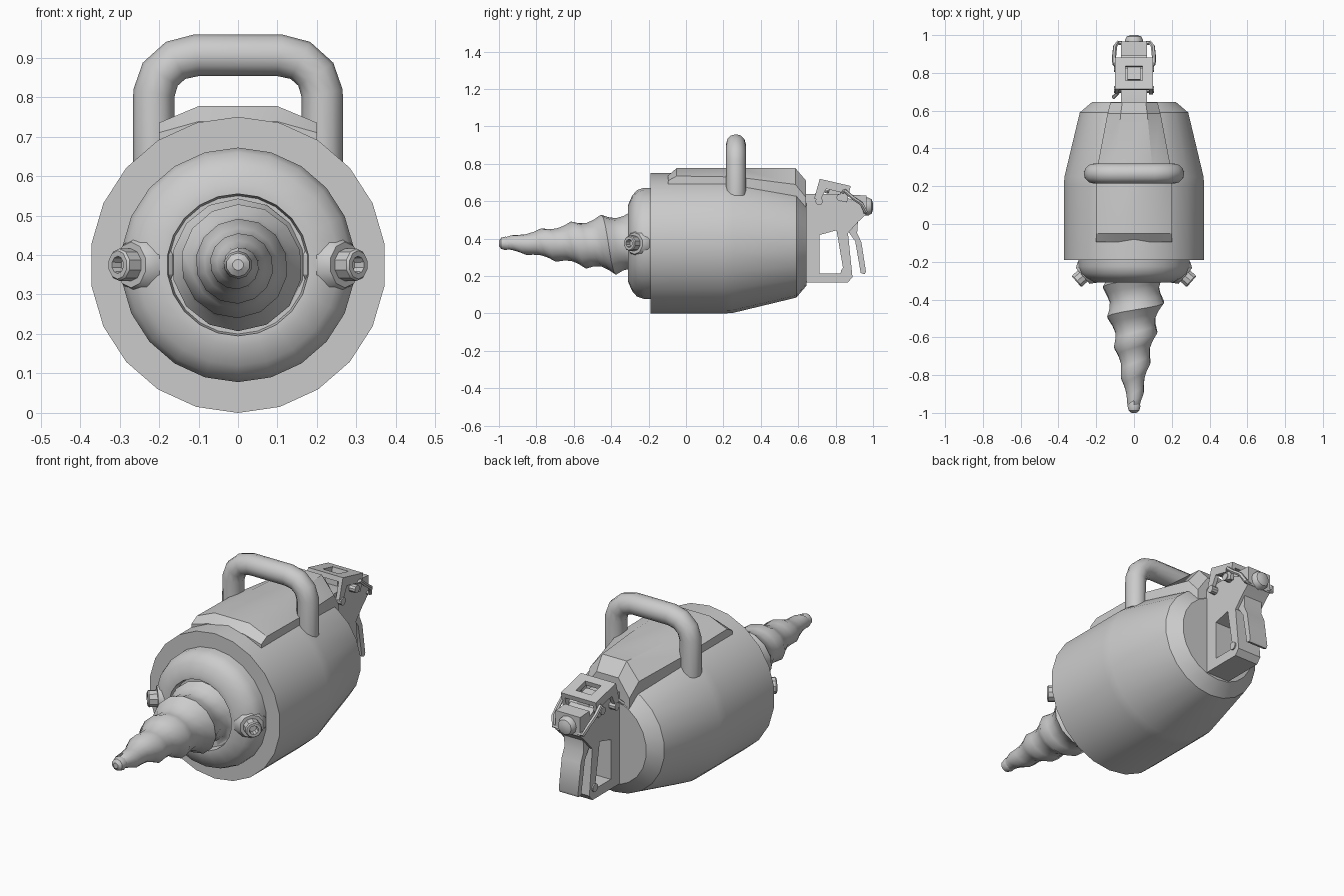
import bpy, bmesh
from math import sin, cos, pi, radians
from mathutils import Vector, Matrix

if "Cube" in bpy.data.objects:
    bpy.data.objects.remove(bpy.data.objects["Cube"])

CZ = 0.375  # height of the drill axis


def activate(ob):
    bpy.ops.object.select_all(action='DESELECT')
    bpy.context.view_layer.objects.active = ob
    ob.select_set(True)


def add(name, bm, angle=35):
    bmesh.ops.remove_doubles(bm, verts=bm.verts[:], dist=1e-5)
    bmesh.ops.recalc_face_normals(bm, faces=bm.faces[:])
    me = bpy.data.meshes.new(name)
    bm.to_mesh(me)
    bm.free()
    ob = bpy.data.objects.new(name, me)
    bpy.context.collection.objects.link(ob)
    activate(ob)
    bpy.ops.object.shade_smooth_by_angle(angle=radians(angle))
    return ob


def skin(bm, rings):
    """Join closed rings of points and cap both ends."""
    rows = [[bm.verts.new(p) for p in ring] for ring in rings]
    for a, b in zip(rows, rows[1:]):
        for i in range(len(a)):
            j = (i + 1) % len(a)
            bm.faces.new((a[i], a[j], b[j], b[i]))
    bm.faces.new(rows[0])
    bm.faces.new(rows[-1])


def lathe(name, profile, n, origin=(0, 0, CZ), axis=(0, -1, 0), angle=35):
    """Revolve (radius, distance) points about an axis."""
    q = Vector(axis).normalized().to_track_quat('Z', 'Y')
    bm = bmesh.new()
    skin(bm, [[Vector(origin) + q @ Vector((r * cos(pi / 2 + 2 * pi * i / n),
               r * sin(pi / 2 + 2 * pi * i / n), h)) for i in range(n)]
              for r, h in profile])
    return add(name, bm, angle)


def curve_object(name, cu, matrix=None):
    ob = bpy.data.objects.new(name, cu)
    bpy.context.collection.objects.link(ob)
    if matrix:
        ob.matrix_world = matrix
    activate(ob)
    bpy.ops.object.convert(target='MESH')
    ob = bpy.context.object
    bpy.ops.object.shade_smooth_by_angle(angle=radians(40))
    return ob


def add_spline(cu, pts, closed):
    s = cu.splines.new('POLY')
    s.points.add(len(pts) - 1)
    for p, c in zip(s.points, pts):
        p.co = (*c, 1)
    s.use_cyclic_u = closed


def tube(name, pts, radius, res=2):
    cu = bpy.data.curves.new(name, 'CURVE')
    cu.dimensions = '3D'
    cu.bevel_depth, cu.bevel_resolution, cu.use_fill_caps = radius, res, True
    add_spline(cu, pts, False)
    return curve_object(name, cu)


def plate(name, outlines, half, x=0.0):
    """Side-view (y, z) outlines, later ones being holes, given thickness along x."""
    cu = bpy.data.curves.new(name, 'CURVE')
    cu.dimensions, cu.fill_mode, cu.extrude = '2D', 'BOTH', half
    for o in outlines:
        add_spline(cu, [(a, b, 0) for a, b in o], True)
    m = Matrix(((0, 0, 1, x), (1, 0, 0, 0), (0, 1, 0, 0), (0, 0, 0, 1)))
    return curve_object(name, cu, m)


# Motor body and rounded nose
lathe("motor_body", [(.225, -.645), (.29, -.59), (.372, -.25), (.375, -.2),
                     (.375, .19), (.28, .19)], 22, angle=25)
lathe("nose_dome", [(.297, .17), (.297, .225), (.285, .262), (.255, .288), (.205, .31),
                    (.18, .31), (.175, .27)], 22, angle=45)

# Helical drill bit: a strip wound around the axis, ridge first then valley
N, FACT, PITCH = 14, (1, .86, .8, .87), .16
bm = bmesh.new()


def bit_point(t, k):
    y = min(max(-1.095 + PITCH * (t / N + k / 4), -.97), -.27)
    r = min(.035 + .23 * (y + .97), .168) * FACT[k % 4]
    a = 2 * pi * t / N
    return (r * sin(a), y, CZ + r * cos(a))


for t in range(N * 6):
    for k in range(4):
        quad = [(t, k), (t + 1, k), (t + 1, k + 1), (t, k + 1)]
        pts = [bit_point(*q) for q in quad]
        ys = [p[1] for p in pts]
        if max(ys) > -.97 and min(ys) < -.27:
            bm.faces.new([bm.verts.new(p) for p in pts])
bmesh.ops.remove_doubles(bm, verts=bm.verts[:], dist=1e-5)
bmesh.ops.dissolve_degenerate(bm, edges=bm.edges[:], dist=1e-5)
add("drill_bit", bm, 50)
lathe("drill_tip", [(.03, .94), (.036, .965), (.03, .988), (.014, 1.0)], 10)

# Side nozzles on octagonal bosses
for s, side in ((-1, "left"), (1, "right")):
    d = Vector((s * .75, -.66, 0))
    o = Vector((s * .305, -.305, CZ))
    lathe(side + "_nozzle_boss", [(.08, -.12), (.078, -.075), (.058, -.045), (.04, -.045)], 10, o, d)
    lathe(side + "_nozzle", [(.041, -.08), (.041, -.006), (.036, 0), (.022, 0), (.02, -.03)], 10, o, d)

# Raised cover along the top: y, half width, edge height, middle height
bm = bmesh.new()
skin(bm, [[(-w, y, .5), (-w, y, e), (-w / 2, y, m), (w / 2, y, m), (w, y, e), (w, y, .5)]
          for y, w, e, m in ((-.095, .2, .71, .738), (-.05, .2, .735, .777), (.27, .2, .73, .777),
                             (.585, .14, .69, .777), (.642, .125, .62, .71))])
add("top_cover", bm, 25)

# Carrying handle
half = [(.213, .63), (.213, .81), (.197, .858), (.158, .893), (.105, .906)]
tube("carry_handle", [(-x, .267, z) for x, z in half] + [(x, .267, z) for x, z in half[::-1]], .053, 4)

# Rear grip with finger window, trigger lever and pivot pin
plate("rear_grip", [[(.6, .165), (.865, .165), (.89, .195), (.866, .43), (.92, .49), (.963, .53),
                     (.963, .575), (.88, .61), (.82, .64), (.6, .64)],
                    [(.715, .42), (.805, .445), (.84, .24), (.825, .215), (.715, .215)]], .07)
plate("trigger_lever", [[(.87, .435), (.895, .5), (.92, .5), (.915, .43), (.938, .38), (.962, .225),
                         (.955, .21), (.934, .217), (.905, .385)]], .055)
lathe("grip_pin", [(.021, -.077), (.021, .077)], 10, (0, .85, .225), (1, 0, 0))

# End fitting and domed button
plate("end_fitting", [[(.885, .52), (.965, .53), (.965, .63), (.89, .635)]], .07)
lathe("end_button", [(.048, -.02), (.048, .015), (.038, .033), (.018, .04)], 12, (0, .96, .572), (0, 1, 0))

# Tilted latch frame: roof with a window, two notched cheeks
tilt = Matrix.Translation((0, .715, .72)) @ Matrix.Rotation(radians(-13), 4, 'X')


def latch_roof():
    bm = bmesh.new()
    outer = [(-.1, 0), (.1, 0), (.1, .17), (-.1, .17)]
    inner = [(-.045, .045), (.045, .045), (.045, .125), (-.045, .125)]
    loops = [[bm.verts.new(tilt @ Vector((x, y, z))) for x, y in loop]
             for loop, z in ((outer, 0), (inner, 0), (inner, -.025), (outer, -.025))]
    for a, b in zip(loops, loops[1:] + loops[:1]):
        for i in range(4):
            j = (i + 1) % 4
            bm.faces.new((a[i], a[j], b[j], b[i]))
    add("latch_roof", bm)


latch_roof()
cheek = [(0, 0), (.17, 0), (.17, -.09), (.135, -.09), (.125, -.045), (.045, -.045), (.03, -.11), (-.005, -.11)]
cheek = [(tilt @ Vector((0, y, z)))[1:] for y, z in cheek]
for s, side in ((-1, "left"), (1, "right")):
    plate(side + "_latch_cheek", [cheek], .01, s * .09)
    # bent wire from the latch to the end fitting
    tube(side + "_latch_wire", [(s * .085, .83, .645), (s * .105, .85, .655), (s * .105, .89, .62),
                                (s * .1, .94, .585), (s * .085, .96, .545), (s * .05, .955, .54)], .011, 1)
for i, (y, z) in enumerate(((.712, .6), (.825, .62))):
    lathe("latch_pin_%d" % (i + 1), [(.02, -.105), (.02, .105)], 10, (0, y, z), (1, 0, 0))
plate("latch_block", [[(.76, .6), (.845, .6), (.84, .665), (.765, .68)]], .035)
tube("safety_wire", [(-.11, .67, .6), (-.09, .69, .625), (-.075, .72, .66), (-.06, .76, .65)], .01, 1)
